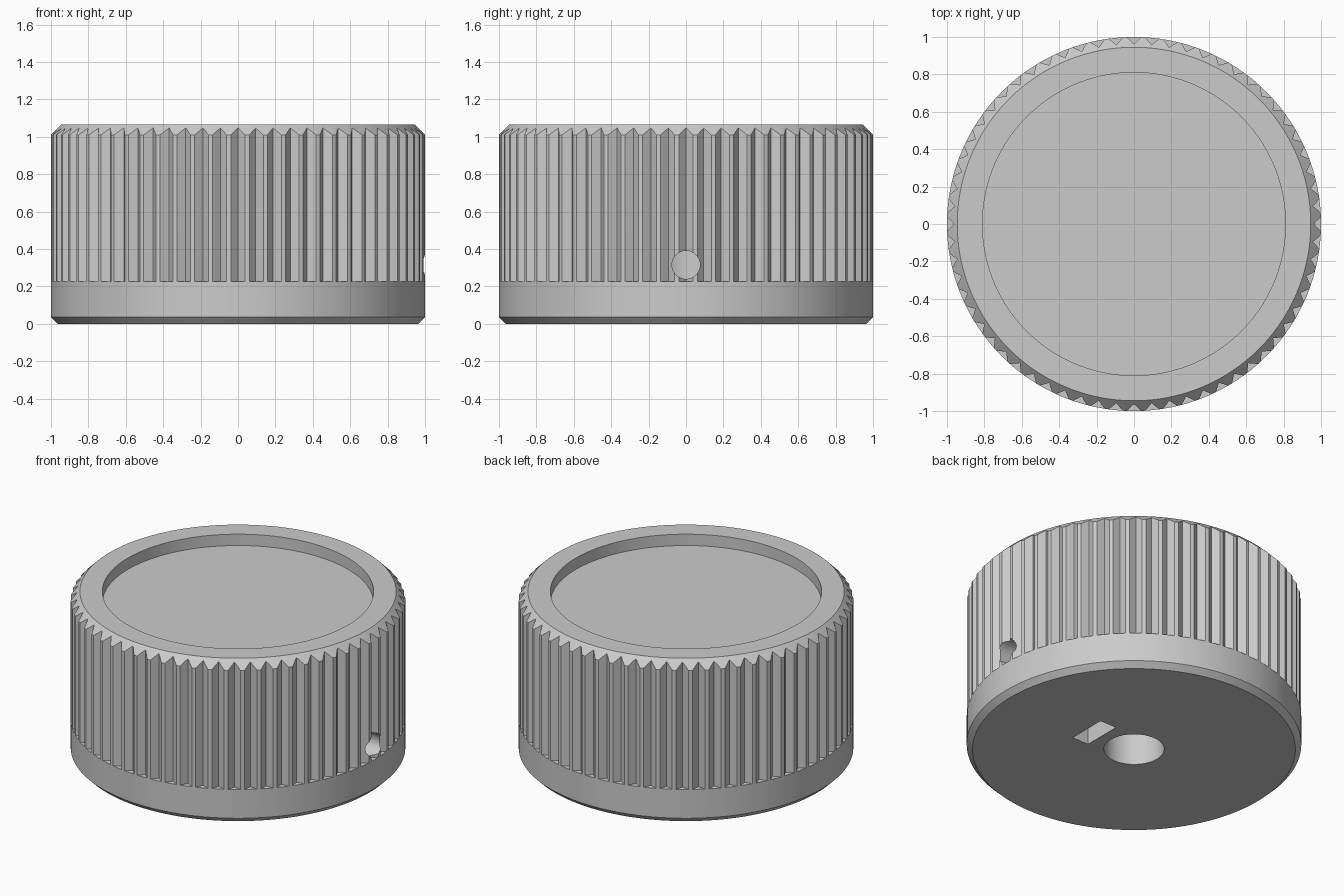
import bpy
import bmesh
from math import sin, cos, pi, tau, radians

# Remove the default cube
cube = bpy.data.objects.get("Cube")
if cube:
    bpy.data.objects.remove(cube, do_unlink=True)

TEETH = 64
GROOVE = 0.0375          # groove depth and half width
BAND_TOP = 0.225
TOP = 1.065
RIM = 0.945

grey = bpy.data.materials.new("plain_grey")
grey.use_nodes = True
colour = (0.6, 0.6, 0.6, 1)
grey.diffuse_color = colour
grey.node_tree.nodes["Principled BSDF"].inputs["Base Color"].default_value = colour

# Four directions per tooth: groove centre, groove edge, land centre, groove edge
pitch = tau / TEETH
angles = []
for i in range(TEETH):
    for offset in (0, GROOVE, pitch / 2, pitch - GROOVE):
        angles.append(i * pitch + offset)


def grooved(i):
    return 1 - GROOVE if i % 4 == 0 else 1


# Each ring gives radius and height for direction i
rings = [
    lambda i: (0.965, 0),
    lambda i: (1, 0.035),
    lambda i: (1, BAND_TOP),
    lambda i: (grooved(i), BAND_TOP),
    lambda i: (grooved(i), TOP + RIM - grooved(i)),
    lambda i: (RIM, TOP),
    lambda i: (0.81, TOP),
    lambda i: (0.81, 0.99),
]

# Knob body: base band, fluted grip, chamfers and top recess
bm = bmesh.new()
loops = []
for ring in rings:
    loop = []
    for i, a in enumerate(angles):
        r, z = ring(i)
        loop.append(bm.verts.new((r * cos(a), r * sin(a), z)))
    loops.append(loop)
n = len(angles)
for low, high in zip(loops, loops[1:]):
    for i in range(n):
        j = (i + 1) % n
        bm.faces.new((low[i], low[j], high[j], high[i]))
bm.faces.new(loops[0][::-1])
bm.faces.new(loops[-1])
bmesh.ops.remove_doubles(bm, verts=bm.verts, dist=0.0001)
bmesh.ops.recalc_face_normals(bm, faces=bm.faces)
mesh = bpy.data.meshes.new("knob_body")
bm.to_mesh(mesh)
bm.free()
mesh.materials.append(grey)
knob = bpy.data.objects.new("knob_body", mesh)
bpy.context.collection.objects.link(knob)


def cut(cutter, name):
    cutter.name = name
    cutter.hide_render = True
    cutter.data.materials.append(grey)
    mod = knob.modifiers.new(name, "BOOLEAN")
    mod.operation = "DIFFERENCE"
    mod.solver = "EXACT"
    mod.object = cutter
    bpy.ops.object.select_all(action="DESELECT")
    knob.select_set(True)
    bpy.context.view_layer.objects.active = knob
    bpy.ops.object.modifier_apply(modifier=name)
    bpy.data.objects.remove(cutter, do_unlink=True)


# Shaft bore from below
bpy.ops.mesh.primitive_cylinder_add(vertices=64, radius=0.18, depth=0.8, location=(0, 0, 0.3))
cut(bpy.context.object, "shaft_bore")

# Nut slot beside the bore
bpy.ops.mesh.primitive_cube_add(size=1, location=(0.31, 0, 0.2))
bpy.context.object.scale = (0.12, 0.26, 0.5)
cut(bpy.context.object, "nut_slot")

# Set screw hole from the left side into the bore
bpy.ops.mesh.primitive_cylinder_add(vertices=48, radius=0.075, depth=1.1,
                                    location=(0.6, 0, 0.315), rotation=(0, pi / 2, 0))
cut(bpy.context.object, "screw_hole")

# Smooth round walls, crisp edges
bpy.ops.object.select_all(action="DESELECT")
knob.select_set(True)
bpy.context.view_layer.objects.active = knob
bpy.ops.object.shade_smooth_by_angle(angle=radians(30))
